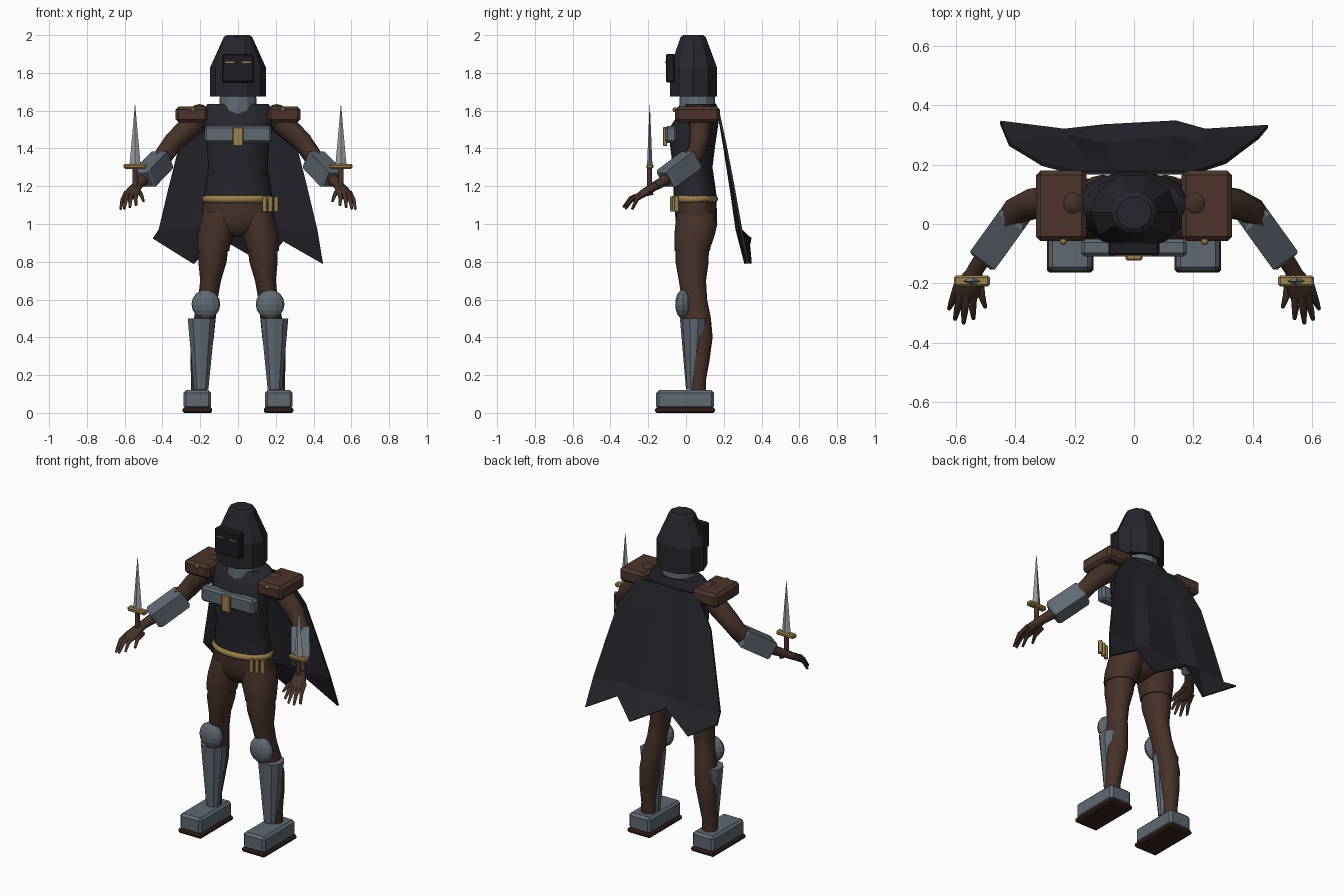
import bpy, bmesh, math
from mathutils import Vector, Matrix

if "Cube" in bpy.data.objects:
    bpy.data.objects.remove(bpy.data.objects["Cube"], do_unlink=True)


def material(name, r, g, b):
    m = bpy.data.materials.new(name)
    m.use_nodes = True
    m.diffuse_color = (r, g, b, 1)
    m.node_tree.nodes["Principled BSDF"].inputs["Base Color"].default_value = (r, g, b, 1)
    return m


CLOTH = material("dark cloth", .019, .019, .026)
VISOR = material("visor black", .012, .012, .016)
STEEL = material("steel", .115, .14, .17)
BLADE = material("bright blade", .32, .34, .36)
SKIN = material("brown skin", .062, .031, .021)
LEATHER = material("leather", .075, .036, .024)
SOLE = material("dark sole", .04, .016, .01)
GOLD = material("brass", .33, .215, .07)


def finish(name, bm, mat, smooth=0):
    bmesh.ops.recalc_face_normals(bm, faces=bm.faces)
    me = bpy.data.meshes.new(name)
    bm.to_mesh(me)
    bm.free()
    me.materials.append(mat)
    ob = bpy.data.objects.new(name, me)
    bpy.context.collection.objects.link(ob)
    if smooth:
        bpy.ops.object.select_all(action='DESELECT')
        ob.select_set(True)
        bpy.context.view_layer.objects.active = ob
        bpy.ops.object.shade_smooth_by_angle(angle=math.radians(smooth))
    return ob


def box(name, lo, hi, mat, bevel=0):
    """Box between two corners, with chamfered edges."""
    lo, hi = Vector(lo), Vector(hi)
    bm = bmesh.new()
    size = [abs(c) for c in hi - lo]
    bmesh.ops.create_cube(bm, size=1, matrix=Matrix.Translation((lo + hi) / 2) @ Matrix.Diagonal((*size, 1)))
    if bevel:
        bmesh.ops.bevel(bm, geom=bm.edges[:], offset=bevel, segments=1, affect='EDGES')
    return finish(name, bm, mat)


def ball(name, at, radii, mat, u=12, v=8, smooth=0):
    bm = bmesh.new()
    bmesh.ops.create_uvsphere(bm, u_segments=u, v_segments=v, radius=1,
                              matrix=Matrix.Translation(at) @ Matrix.Diagonal((*radii, 1)))
    return finish(name, bm, mat, smooth)


def loft(name, rows, mat, s=1, n=16, smooth=50, level=True, turn=0):
    """Skin over elliptical rings (x, y, z, rx, ry); level rings or rings square to the path."""
    bm, rings = bmesh.new(), []
    pts = [Vector((s * r[0], r[1], r[2])) for r in rows]
    for i, (p, r) in enumerate(zip(pts, rows)):
        a, b = Vector((1, 0, 0)), Vector((0, 1, 0))
        if not level:
            t = (pts[min(i + 1, len(pts) - 1)] - pts[max(i - 1, 0)]).normalized()
            a = t.cross(Vector((0, 0, 1))).normalized()
            b = t.cross(a)
        angles = [turn + math.tau * k / n for k in range(n)]
        rings.append([bm.verts.new(p + a * math.cos(q) * r[3] + b * math.sin(q) * r[4]) for q in angles])
    for A, B in zip(rings, rings[1:]):
        for k in range(n):
            bm.faces.new((A[k], A[(k + 1) % n], B[(k + 1) % n], B[k]))
    bm.faces.new(rings[0])
    bm.faces.new(rings[-1])
    return finish(name, bm, mat, smooth)


# Head: faceted helmet, visor plate, eye slits, neck guard
loft("helmet", [(0, .04, 1.675, .147, .13), (0, .04, 1.83, .147, .13),
                (0, .038, 1.99, .075, .07), (0, .038, 2, .06, .055)], CLOTH, n=10, smooth=0)
box("visor", (-.085, -.106, 1.75), (.085, -.06, 1.9), VISOR, .006)
loft("neck_guard", [(0, .06, 1.56, .105, .1), (0, .06, 1.69, .095, .092)], STEEL, n=12, smooth=0)

# Torso: tunic, chest plate, clasp
loft("tunic", [(0, .05, 1.12, .185, .115), (0, .045, 1.2, .173, .11), (0, .035, 1.3, .158, .105),
               (0, .035, 1.42, .165, .12), (0, .045, 1.52, .185, .125),
               (0, .07, 1.59, .2, .105), (0, .075, 1.635, .16, .085)], CLOTH, n=20)
box("chest_plate", (-.178, -.11, 1.43), (.178, -.05, 1.52), STEEL, .012)
box("chest_clasp", (-.028, -.122, 1.412), (.028, -.1, 1.513), GOLD, .004)

# Belt with small vials
bm = bmesh.new()
N, M = 28, 8
ring = [[bm.verts.new(((.17 + .021 * math.cos(q)) * math.cos(p), .045 + (.104 + .021 * math.cos(q)) * math.sin(p),
                       1.132 + .021 * math.sin(q))) for q in [math.tau * j / M for j in range(M)]]
        for p in [math.tau * i / N for i in range(N)]]
for i in range(N):
    for j in range(M):
        A, B, k = ring[i], ring[(i + 1) % N], (j + 1) % M
        bm.faces.new((A[j], B[j], B[k], A[k]))
finish("belt", bm, GOLD, 60)
for i in range(3):
    x, y = .142 + .03 * i, -.073 + .012 * i
    loft("belt_vial", [(x, y, 1.067, .012, .012), (x, y, 1.145, .012, .012)], GOLD, n=8)

# Hips
loft("hips", [(0, .05, 1.14, .18, .108), (0, .053, 1.06, .192, .112), (0, .055, 1, .185, .108),
              (0, .05, .95, .1, .08), (0, .05, .93, .03, .03)], SKIN, n=20, smooth=70)

for s, side in ((1, "left"), (-1, "right")):
    # Eye slit and shoulder armour
    box("eye_slit_" + side, (s * .02, -.11, 1.853), (s * .066, -.1, 1.859), GOLD)
    box("pauldron_" + side, (s * .16, -.058, 1.538), (s * .33, .18, 1.622), LEATHER, .016)
    ball("pauldron_stud_" + side, (s * .238, -.058, 1.605), (.013,) * 3, GOLD, 8, 6)
    ball("shoulder_" + side, (s * .205, .07, 1.565), (.06, .065, .07), SKIN, smooth=60)

    # Leg: thigh legging ending in a hem, then knee and calf
    loft("thigh_" + side, [(.1, .053, 1.06, .085, .1), (.105, .055, 1, .097, .111), (.118, .045, .94, .096, .107),
                           (.13, .035, .88, .087, .096), (.131, .033, .858, .085, .093)], SKIN, s)
    loft("leg_" + side, [(.13, .033, .88, .079, .088), (.135, .032, .8, .075, .088), (.145, .034, .7, .055, .072),
                         (.16, .045, .6, .052, .067), (.176, .06, .5, .058, .072), (.188, .073, .4, .06, .068),
                         (.2, .07, .28, .052, .055), (.206, .065, .18, .043, .042),
                         (.207, .065, .08, .043, .042)], SKIN, s)
    ball("knee_guard_" + side, (s * .17, -.015, .575), (.076, .042, .078), STEEL, 12, 8)
    loft("greave_" + side, [(.195, .036, .125, .04, .036), (.193, .042, .5, .077, .074)], STEEL, s, n=10, smooth=0,
         turn=math.radians(18))
    box("boot_" + side, (s * .142, -.158, .02), (s * .288, .148, .12), STEEL, .014)
    box("boot_sole_" + side, (s * .137, -.163, 0), (s * .293, .153, .028), SOLE, .008)

    # Arm, box bracer, hand
    loft("arm_" + side, [(.19, .075, 1.565, .06, .06), (.27, .075, 1.5, .057, .06), (.345, .067, 1.43, .052, .054),
                         (.395, .045, 1.36, .048, .05), (.45, -.04, 1.285, .042, .044),
                         (.515, -.125, 1.222, .028, .028), (.54, -.165, 1.2, .027, .024)], SKIN, s, 12, 60, False)
    loft("bracer_" + side, [(.393, .038, 1.347, .06, .06), (.401, .028, 1.339, .073, .073),
                            (.493, -.1, 1.243, .073, .073), (.501, -.11, 1.235, .06, .06)],
         STEEL, s, 4, 0, False, math.pi / 4)
    loft("palm_" + side, [(.53, -.15, 1.208, .024, .022), (.548, -.19, 1.185, .038, .022),
                          (.562, -.225, 1.163, .045, .02), (.57, -.25, 1.145, .038, .016)], SKIN, s, 10, 60, False)
    for i, (kx, ky, tip) in enumerate([(.6, -.235, (.622, -.285, 1.078)), (.585, -.25, (.602, -.32, 1.08)),
                                       (.567, -.255, (.573, -.333, 1.088)), (.545, -.25, (.54, -.318, 1.1)),
                                       (.525, -.205, (.5, -.28, 1.12))]):
        mid = [(a + b) / 2 for a, b in zip((kx, ky, 1.165), tip)]
        loft("finger_%s_%d" % (side, i), [(kx - .006, ky + .03, 1.165, .013, .013),
                                          (mid[0], mid[1], mid[2] + .01, .012, .012),
                                          (*tip, .007, .007)], SKIN, s, 6, 60, False)

    # Dagger: grip, cross guard, diamond blade
    loft("dagger_grip_" + side, [(.545, -.193, 1.19, .014, .014), (.545, -.193, 1.3, .014, .014)], LEATHER, s, 8)
    box("dagger_guard_" + side, (s * .485, -.21, 1.292), (s * .605, -.173, 1.318), GOLD, .007)
    loft("dagger_blade_" + side, [(.545, -.192, 1.315, .029, .014), (.545, -.192, 1.63, .001, .001)], BLADE, s, 4, 0)

# Cape: folded sheet with a ragged hem; hem points are x, y, z
hem = [(-.45, .342, .925), (-.235, .315, .79), (-.1, .33, .93), (.14, .343, .79), (.24, .315, .91), (.45, .328, .79)]
levels = [(1.59, .2, .172), (1.42, .31, .205), (1.2, .365, .243), (.97, .42, .28)]
bm = bmesh.new()
grid = []
for i, (z, half, y) in enumerate(levels):
    row = []
    for k, h in enumerate(hem):
        fold = .004 * i * (1 if k % 2 else -1)
        row.append(bm.verts.new((h[0] / .45 * half, y + fold, z)))
    grid.append(row)
grid.append([bm.verts.new(h) for h in hem])
for A, B in zip(grid, grid[1:]):
    for k in range(len(hem) - 1):
        bm.faces.new((A[k], B[k], B[k + 1], A[k + 1]))
cape = finish("cape", bm, CLOTH)
solid = cape.modifiers.new("thickness", 'SOLIDIFY')
solid.thickness = .012
solid.offset = 0
